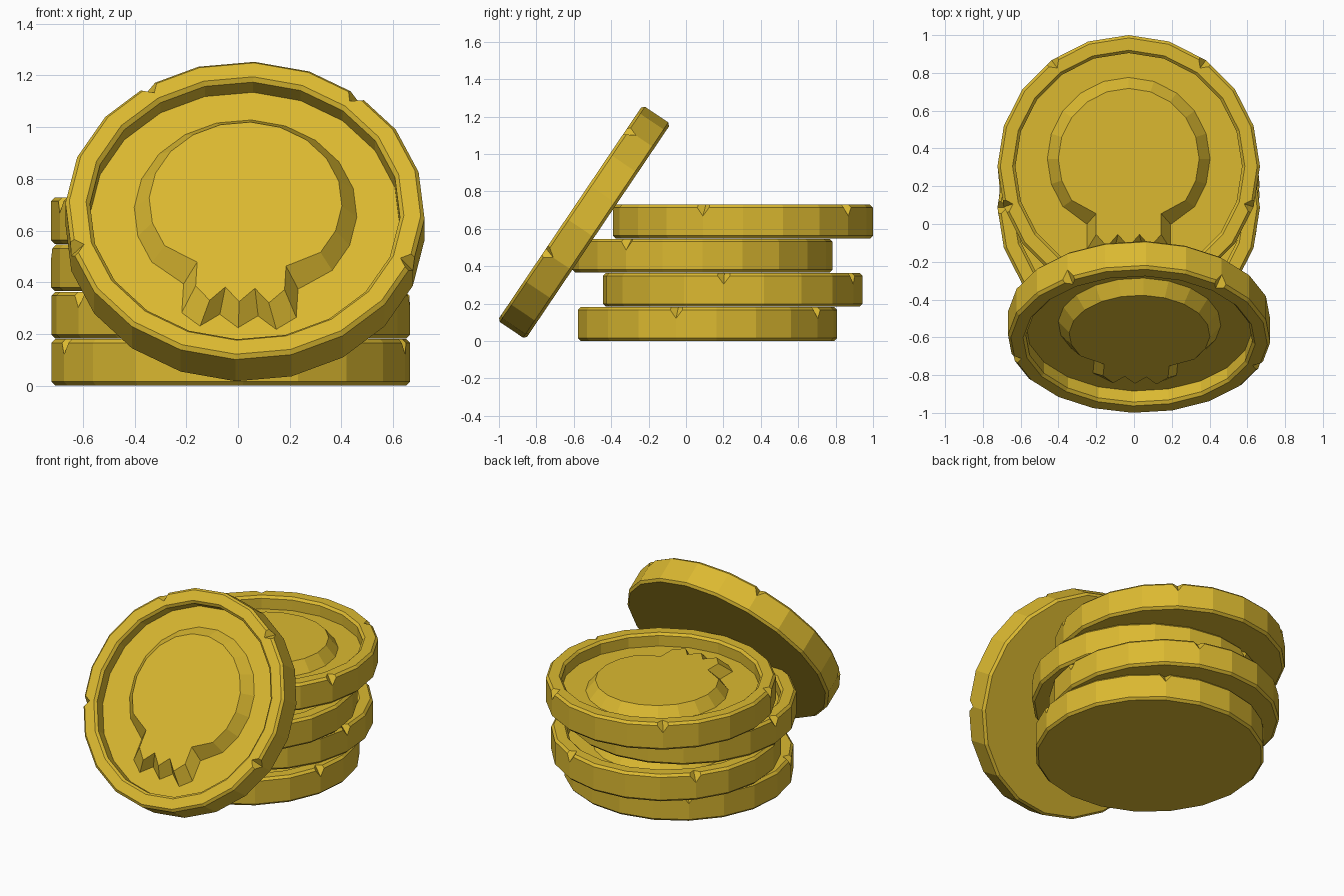
import bpy, bmesh
from math import sin, cos, radians, pi
from mathutils import Matrix, Vector

if "Cube" in bpy.data.objects:
    bpy.data.objects.remove(bpy.data.objects["Cube"])

SIDES = 20
gold = bpy.data.materials.new("gold")
gold.diffuse_color = (0.71, 0.485, 0.03, 1)
gold.use_nodes = True
gold.node_tree.nodes["Principled BSDF"].inputs["Base Color"].default_value = gold.diffuse_color


def add_object(name, mesh, matrix=Matrix()):
    ob = bpy.data.objects.new(name, mesh)
    ob.matrix_world = matrix
    bpy.context.collection.objects.link(ob)
    return ob


def finish(bm, name):
    bmesh.ops.recalc_face_normals(bm, faces=bm.faces)
    mesh = bpy.data.meshes.new(name)
    bm.to_mesh(mesh)
    bm.free()
    mesh.materials.append(gold)
    return mesh


def loft(name, loops):
    # skin between matching point loops, capped at both ends
    bm = bmesh.new()
    rings = [[bm.verts.new(p) for p in loop] for loop in loops]
    n = len(rings[0])
    for a, b in zip(rings, rings[1:]):
        for i in range(n):
            j = (i + 1) % n
            bm.faces.new((a[i], a[j], b[j], b[i]))
    bm.faces.new(rings[0][::-1])
    bm.faces.new(rings[-1])
    return finish(bm, name)


# coin body: bevelled disc with a raised rim around a sunken face
profile = [(0.68, -0.09), (0.695, -0.075), (0.695, 0.075), (0.68, 0.09),
           (0.615, 0.09), (0.60, 0.075), (0.60, 0.005)]
ring = [pi / 2 + 2 * pi * i / SIDES for i in range(SIDES)]
blank = add_object("coin_blank", loft("coin_blank", [
    [(r * cos(a), r * sin(a), z) for a in ring] for r, z in profile]))

# nick cutters: four pointed wedges on the upper rim edge
bm = bmesh.new()
for deg in (54, 126, 198, 342):
    rot = Matrix.Rotation(radians(deg), 4, 'Z')
    pts = [(0.635, 0, 0.10), (0.70, -0.065, 0.10), (0.78, 0, 0.10), (0.70, 0.065, 0.10)]
    v = [bm.verts.new(rot @ Vector(p)) for p in pts]
    low = bm.verts.new(rot @ Vector((0.705, 0, 0.018)))
    high = bm.verts.new(rot @ Vector((0.70, 0, 0.2)))
    for i in range(4):
        bm.faces.new((v[i], v[(i + 1) % 4], high))
        bm.faces.new((v[(i + 1) % 4], v[i], low))
cutter = add_object("nick_cutter", finish(bm, "nick_cutter"))
cutter.hide_render = True
mod = blank.modifiers.new("nicks", 'BOOLEAN')
mod.operation = 'DIFFERENCE'
mod.solver = 'EXACT'
mod.object = cutter
dg = bpy.context.evaluated_depsgraph_get()
coin_mesh = bpy.data.meshes.new_from_object(blank.evaluated_get(dg))
coin_mesh.name = "coin"
bpy.data.objects.remove(blank)
bpy.data.objects.remove(cutter)


# raised emblem: round dome above a toothed jaw
def emblem_loop(r, half, neck_y, up_y, down_y, z):
    pts = [(r * cos(radians(d)), 0.04 + r * sin(radians(d)), z)
           for d in range(-36, 217, 18)]
    pts.append((-half, neck_y, z))
    for i in range(7):
        pts.append((half * (i - 3) / 3, down_y if i % 2 else up_y, z))
    pts.append((half, neck_y, z))
    return pts


emblem_mesh = loft("emblem", [
    emblem_loop(0.435, 0.225, -0.31, -0.445, -0.505, 0.0),
    emblem_loop(0.373, 0.172, -0.25, -0.36, -0.425, 0.076)])

# four stacked coins (y, turn) and one leaning against them
places = [Matrix.Translation((-0.028, y, 0.091 + 0.1825 * i)) @ Matrix.Rotation(radians(t), 4, 'Z')
          for i, (y, t) in enumerate([(0.115, 4), (0.25, 14), (0.088, 126), (0.305, 0)])]
places.append(Matrix.Translation((0.027, -0.545, 0.635))
              @ Matrix.Rotation(radians(56), 4, 'X') @ Matrix.Rotation(radians(-3), 4, 'Z'))
names = ["stack_coin_1", "stack_coin_2", "stack_coin_3", "stack_coin_4", "leaning_coin"]
for name, m in zip(names, places):
    add_object(name, coin_mesh, m)
    add_object(name + "_emblem", emblem_mesh, m)
